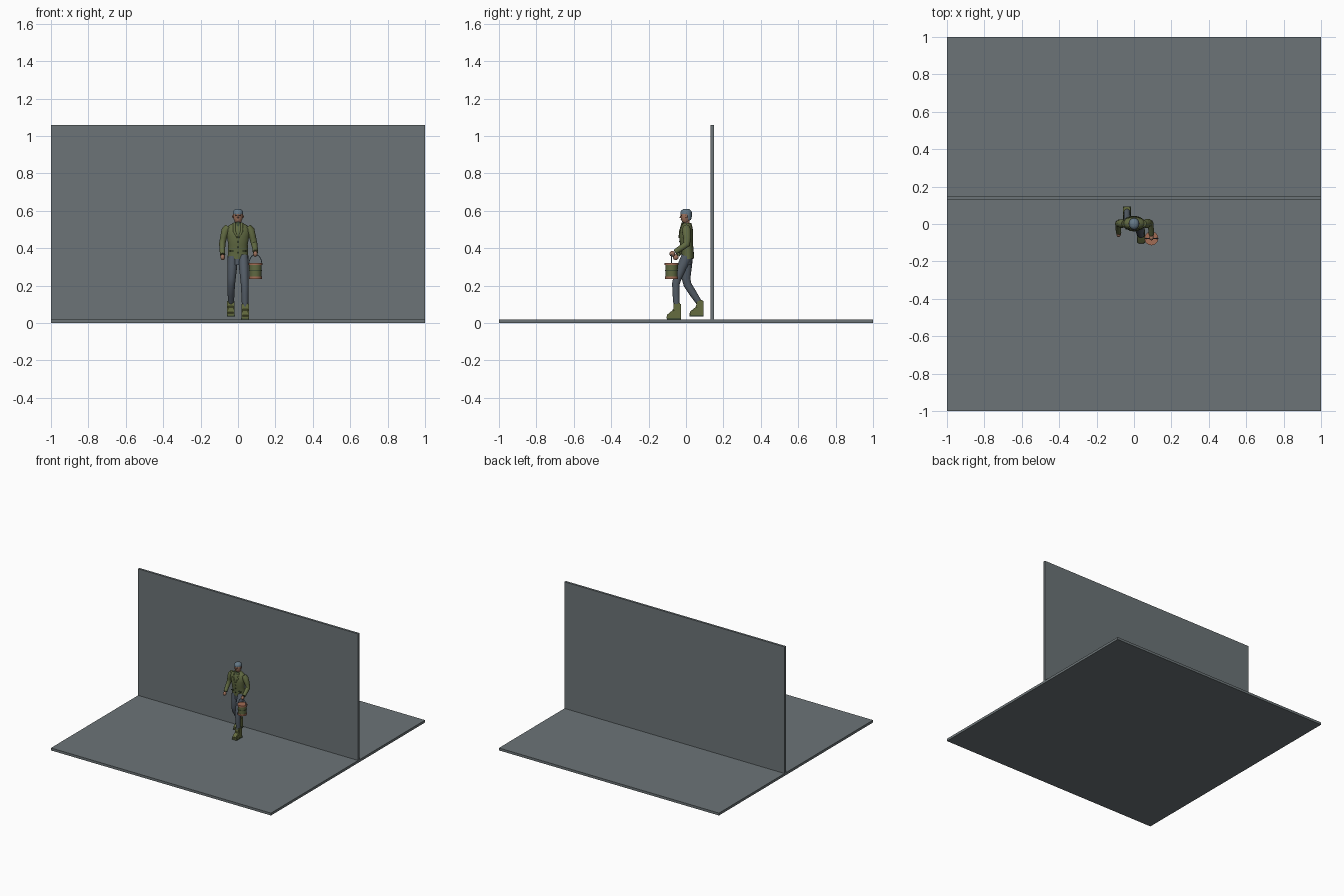
import bpy, bmesh, math
from mathutils import Vector

if "Cube" in bpy.data.objects:
    bpy.data.objects.remove(bpy.data.objects["Cube"])


def material(name, r, g, b):
    m = bpy.data.materials.new(name)
    m.use_nodes = True
    m.diffuse_color = (r, g, b, 1)
    m.node_tree.nodes["Principled BSDF"].inputs["Base Color"].default_value = (r, g, b, 1)
    return m


stone = material("slate grey", 0.15, 0.175, 0.185)
jacket_green = material("olive jacket", 0.12, 0.145, 0.055)
dark_green = material("dark green", 0.05, 0.075, 0.035)
denim = material("blue grey trousers", 0.085, 0.105, 0.13)
skin = material("skin", 0.34, 0.17, 0.11)
hair_grey = material("blue grey hair", 0.13, 0.19, 0.24)
boot_green = material("boot olive", 0.13, 0.15, 0.05)
copper = material("copper", 0.36, 0.15, 0.09)
black = material("near black", 0.02, 0.02, 0.02)


def finish(name, bm, mat, angle=45):
    bmesh.ops.recalc_face_normals(bm, faces=bm.faces)
    mesh = bpy.data.meshes.new(name)
    bm.to_mesh(mesh)
    bm.free()
    mesh.materials.append(mat)
    ob = bpy.data.objects.new(name, mesh)
    bpy.context.collection.objects.link(ob)
    bpy.ops.object.select_all(action='DESELECT')
    bpy.context.view_layer.objects.active = ob
    ob.select_set(True)
    bpy.ops.object.shade_smooth_by_angle(angle=math.radians(angle))
    return ob


def tube(name, mat, sections, n=14):
    """Loft ellipses (x, y, z, rx, ry) set square to the path."""
    bm = bmesh.new()
    pts = [Vector(s[:3]) for s in sections]
    rings = []
    for i, s in enumerate(sections):
        t = (pts[min(i + 1, len(pts) - 1)] - pts[max(i - 1, 0)]).normalized()
        u = Vector((1, 0, 0))
        u = (u - t * u.dot(t)).normalized()
        v = t.cross(u)
        angles = [2 * math.pi * k / n for k in range(n)]
        rings.append([bm.verts.new(pts[i] + u * s[3] * math.cos(a) + v * s[4] * math.sin(a))
                      for a in angles])
    for a, b in zip(rings, rings[1:]):
        for k in range(n):
            bm.faces.new((a[k], a[(k + 1) % n], b[(k + 1) % n], b[k]))
    bm.faces.new(rings[0])
    bm.faces.new(rings[-1])
    return finish(name, bm, mat)


def box(name, mat, center, size):
    bm = bmesh.new()
    bmesh.ops.create_cube(bm, size=1)
    bmesh.ops.scale(bm, vec=size, verts=bm.verts)
    bmesh.ops.translate(bm, vec=center, verts=bm.verts)
    return finish(name, bm, mat, 30)


def ball(name, mat, center, size):
    bm = bmesh.new()
    bmesh.ops.create_uvsphere(bm, u_segments=12, v_segments=8, radius=1)
    bmesh.ops.scale(bm, vec=size, verts=bm.verts)
    bmesh.ops.translate(bm, vec=center, verts=bm.verts)
    return finish(name, bm, mat)


def boot(name, x, heel, z):
    """Side profile pushed across the width, with softened edges."""
    profile = [(0, 0), (-.075, 0), (-.077, .02), (-.06, .036), (-.04, .05), (-.037, .088), (0, .088)]
    bm = bmesh.new()
    face = bm.faces.new([bm.verts.new((x - .02, heel + y, z + h)) for y, h in profile])
    new = bmesh.ops.extrude_face_region(bm, geom=[face])["geom"]
    bmesh.ops.translate(bm, vec=(.04, 0, 0), verts=[g for g in new if isinstance(g, bmesh.types.BMVert)])
    bmesh.ops.bevel(bm, geom=bm.edges[:], offset=.005, segments=2, affect='EDGES')
    finish(name, bm, boot_green)
    box(name + "_sole", dark_green, (x, heel - .037, z + .004), (.042, .074, .008))


# Floor and wall
box("floor", stone, (0, 0, .01), (2, 2, .02))
box("wall", stone, (0, .14, .54), (2, .018, 1.04))

# Jacket
tube("jacket", jacket_green, [
    (0, .010, .343, .056, .033), (0, .008, .39, .053, .033), (0, .003, .42, .052, .034),
    (0, 0, .465, .060, .037), (0, .002, .50, .066, .035), (0, .004, .52, .052, .029),
    (0, .004, .535, .026, .024)], 20)
tube("shirt_front", dark_green, [
    (0, -.031, .458, .002, .006), (0, -.026, .49, .011, .008), (0, -.017, .52, .015, .009),
    (0, -.012, .537, .015, .009)], 10)
for side, s in (("right", -1), ("left", 1)):
    tube(side + "_lapel", jacket_green, [
        (s * .003, -.036, .455, .003, .004), (s * .019, -.033, .49, .007, .004),
        (s * .020, -.018, .535, .006, .006)], 8)
    box(side + "_pocket_flap", dark_green, (s * .033, -.025, .385), (.024, .008, .007))
for z in (.375, .405, .435):
    ball("jacket_button", dark_green, (0, -.033, z), (.004, .004, .004))

# Neck, head and face
tube("neck", skin, [(0, .004, .52, .017, .017), (0, .002, .555, .016, .017)])
tube("head", skin, [
    (0, -.010, .535, .010, .012), (0, -.006, .542, .018, .020), (0, -.002, .558, .024, .026),
    (0, 0, .578, .026, .029), (0, .001, .595, .024, .027), (0, .001, .604, .014, .016)], 16)
tube("hair", hair_grey, [
    (0, .001, .583, .0275, .031), (0, .001, .592, .028, .031), (0, .002, .602, .024, .026),
    (0, .002, .609, .014, .016), (0, .002, .611, .004, .005)], 16)
tube("back_hair", hair_grey, [
    (0, .014, .55, .019, .013), (0, .013, .57, .0255, .019), (0, .011, .59, .027, .021)])
tube("nose", skin, [(0, -.031, .562, .005, .005), (0, -.029, .568, .004, .004),
                    (0, -.027, .577, .002, .002)], 8)
box("mouth", copper, (0, -.0265, .553), (.012, .004, .002))
for side, s in (("right", -1), ("left", 1)):
    ball(side + "_ear", skin, (s * .027, .002, .57), (.004, .006, .009))
    ball(side + "_eye", black, (s * .010, -.0255, .575), (.004, .003, .002))
    box(side + "_eyebrow", hair_grey, (s * .010, -.027, .581), (.010, .003, .002))

# Sleeves and hands
sleeves = {
    "right": [(-.052, .002, .515, .018, .018), (-.067, .002, .495, .022, .024),
              (-.078, .004, .455, .018, .021), (-.084, .002, .425, .017, .019),
              (-.084, -.022, .395, .015, .017), (-.082, -.046, .365, .014, .014)],
    "left": [(.052, .002, .515, .018, .018), (.067, .002, .495, .022, .024),
             (.079, .006, .455, .018, .021), (.087, .004, .422, .017, .019),
             (.091, -.028, .400, .015, .016), (.093, -.058, .380, .014, .014)]}
hands = {"right": (-.082, -.055, .352), "left": (.093, -.073, .370)}
for side, path in sleeves.items():
    tube(side + "_sleeve", jacket_green, path)
    ball(side + "_hand", skin, hands[side], (.012, .015, .016))

# Trousers: right leg trailing, left leg leading
tube("hips", denim, [(0, .006, .31, .044, .026), (0, .008, .36, .050, .029)])
tube("right_leg", denim, [
    (-.029, .008, .355, .026, .030), (-.031, .004, .30, .026, .028), (-.034, .000, .24, .022, .024),
    (-.036, .008, .205, .020, .022), (-.037, .040, .155, .018, .020), (-.038, .076, .10, .016, .016)])
tube("left_leg", denim, [
    (.029, .004, .355, .026, .030), (.031, -.022, .30, .026, .027), (.034, -.046, .24, .022, .023),
    (.036, -.054, .21, .021, .021), (.037, -.053, .15, .019, .019), (.038, -.050, .09, .017, .017)])
boot("right_boot", -.038, .094, .036)
boot("left_boot", .038, -.028, .02)

# Bucket with copper hoops and wire handle
bx, by = .093, -.077
tube("bucket", jacket_green, [(bx, by, .236, .031, .031), (bx, by, .318, .034, .034)], 20)
for name, low, high, r in (("bottom_hoop", .236, .250, .034), ("top_hoop", .309, .322, .037)):
    tube("bucket_" + name, copper, [(bx, by, low, r, r), (bx, by, high, r, r)], 20)
tube("bucket_middle_hoop", dark_green, [(bx, by, .277, .034, .034), (bx, by, .283, .034, .034)], 20)
curve = bpy.data.curves.new("bucket_handle", 'CURVE')
curve.dimensions = '3D'
curve.bevel_depth = .0025
curve.bevel_resolution = 1
arc = curve.splines.new('POLY')
arc.points.add(12)
for i, p in enumerate(arc.points):
    a = math.pi * i / 12
    p.co = (bx + .034 * math.cos(a), by, .318 + .048 * math.sin(a), 1)
curve.materials.append(hair_grey)
bpy.context.collection.objects.link(bpy.data.objects.new("bucket_handle", curve))
